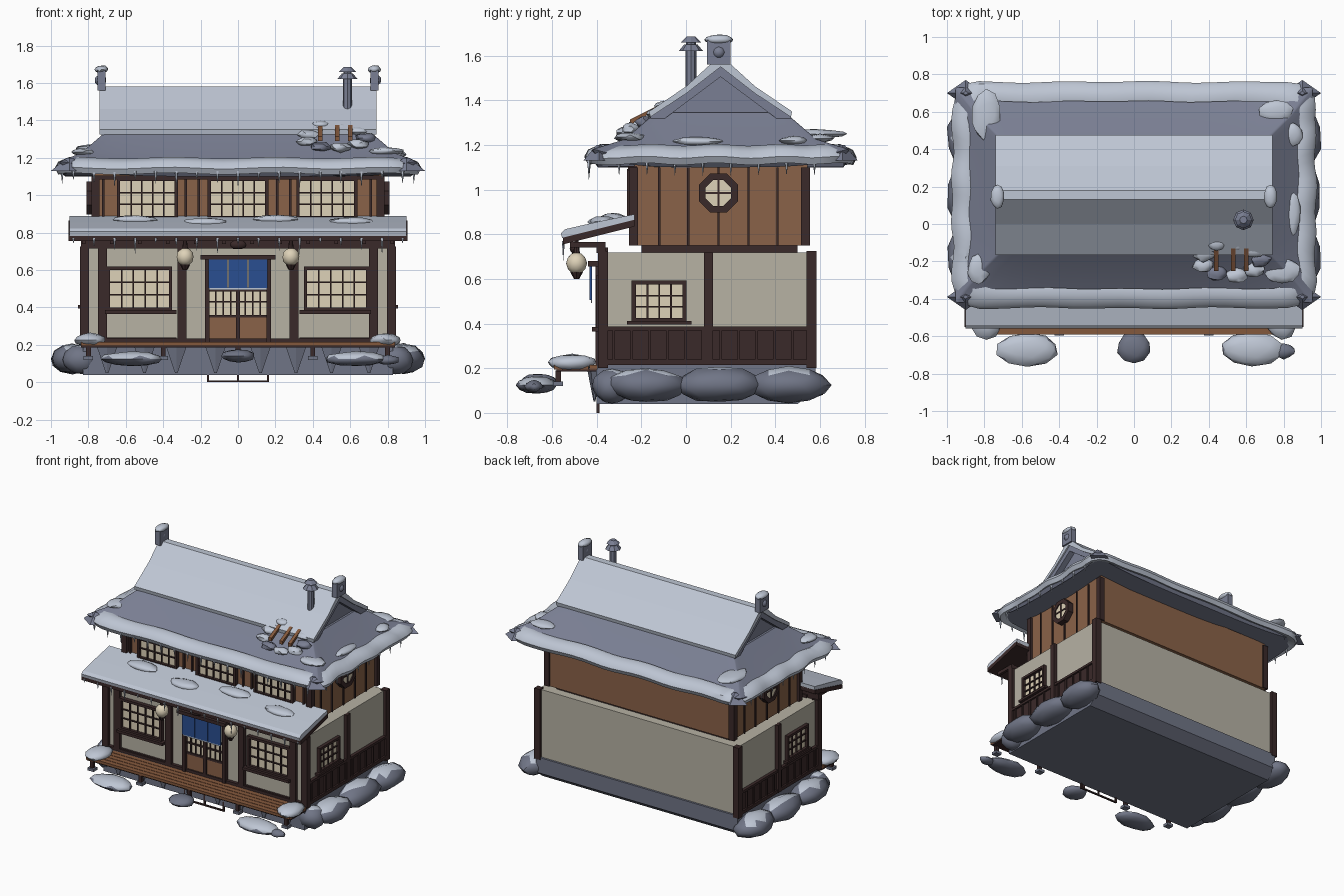
import bpy, bmesh, math, random
from mathutils import Vector

if "Cube" in bpy.data.objects:
    bpy.data.objects.remove(bpy.data.objects["Cube"])
random.seed(4)


def material(name, r, g, b):
    m = bpy.data.materials.new(name)
    lin = [(c / 255 / 12.92) if c < 10 else ((c / 255 + 0.055) / 1.055) ** 2.4 for c in (r, g, b)]
    m.diffuse_color = (*lin, 1)
    m.use_nodes = True
    m.node_tree.nodes["Principled BSDF"].inputs["Base Color"].default_value = m.diffuse_color
    return m


SNOW = material("snow", 190, 198, 212)
SLATE = material("slate", 122, 127, 147)
STONE = material("stone", 112, 117, 134)
PLASTER = material("plaster", 183, 178, 164)
WOOD = material("brown_wood", 138, 98, 72)
DECK = material("deck_wood", 132, 88, 60)
DARK = material("dark_wood", 58, 41, 41)
BLUE = material("blue_cloth", 42, 78, 145)
PAPER = material("window_paper", 222, 210, 184)


def finish(name, bm, mats, smooth=None):
    bmesh.ops.recalc_face_normals(bm, faces=bm.faces[:])
    me = bpy.data.meshes.new(name)
    bm.to_mesh(me)
    bm.free()
    ob = bpy.data.objects.new(name, me)
    bpy.context.collection.objects.link(ob)
    for m in mats if isinstance(mats, (list, tuple)) else [mats]:
        me.materials.append(m)
    if smooth:
        bpy.ops.object.select_all(action='DESELECT')
        ob.select_set(True)
        bpy.context.view_layer.objects.active = ob
        bpy.ops.object.shade_smooth_by_angle(angle=math.radians(smooth))
    return ob


def boxes(name, mat, *items):
    """Each item is (x0, x1, y0, y1, z0, z1)."""
    bm = bmesh.new()
    for x0, x1, y0, y1, z0, z1 in items:
        g = bmesh.ops.create_cube(bm, size=1)
        for v in g['verts']:
            v.co = ((x0 + x1) / 2 + v.co.x * (x1 - x0), (y0 + y1) / 2 + v.co.y * (y1 - y0),
                    (z0 + z1) / 2 + v.co.z * (z1 - z0))
    return finish(name, bm, mat)


def prism(name, mat, pts, x0, x1):
    """Extrude a (y, z) outline along x."""
    bm = bmesh.new()
    f = bm.faces.new([bm.verts.new((x0, y, z)) for y, z in pts])
    g = bmesh.ops.extrude_face_region(bm, geom=[f])
    for v in g['geom']:
        if isinstance(v, bmesh.types.BMVert):
            v.co.x = x1
    return finish(name, bm, mat)


def blob(name, mats, c, s, jitter=0.08, snow_from=None):
    bm = bmesh.new()
    bmesh.ops.create_icosphere(bm, subdivisions=2, radius=1)
    for v in bm.verts:
        k = 1 + random.uniform(-jitter, jitter)
        v.co = Vector(c) + Vector((v.co.x * s[0], v.co.y * s[1], v.co.z * s[2])) * k
    bm.normal_update()
    if snow_from is not None:
        for f in bm.faces:
            f.material_index = int(f.normal.z > snow_from)
    return finish(name, bm, mats, 50)


def cone(name, mat, c, r0, r1, h, seg=8, sy=1, smooth=None):
    bm = bmesh.new()
    bmesh.ops.create_cone(bm, cap_ends=True, segments=seg, radius1=r0, radius2=r1, depth=h)
    for v in bm.verts:
        v.co = (c[0] + v.co.x, c[1] + v.co.y * sy, c[2] + h / 2 + v.co.z)
    return finish(name, bm, mat, smooth)


CY = 0.155


def ring(a, b, r, z, wave=0, lift=0, n=20):
    """Rounded rectangle of half sizes a, b around the roof centre."""
    out = []
    corners = [(a, b, 0), (-a, b, 90), (-a, -b, 180), (a, -b, 270)]
    for sx, sy, a0 in corners:
        cx, cy = sx - math.copysign(r, sx), sy - math.copysign(r, sy)
        for k in range(5):
            t = math.radians(a0 + 22.5 * k)
            out.append(Vector((cx + r * math.cos(t), cy + r * math.sin(t), z + lift)))
        p = out[-1].copy()
        q = {0: (-a, b), 90: (-a, -b), 180: (a, -b), 270: (a, b)}[a0]
        q = Vector((q[0] + (r if a0 == 0 else -r if a0 == 180 else 0),
                    q[1] + (r if a0 == 90 else -r if a0 == 270 else 0), z + lift))
        for k in range(1, n):
            u = k / n
            w = p.lerp(q, u)
            w.z = z + lift * abs(2 * u - 1) ** 4
            out.append(w)
    for i, v in enumerate(out):
        w = 1 + wave * (math.sin(i * 1.1) + 0.6 * math.sin(i * 0.53))
        v.x, v.y = v.x * w, CY + v.y * w
        v.z += wave * 0.8 * math.sin(i * 0.9)
    return out


def loft(name, mat, rings, cap=False, loop=False, smooth=40):
    bm = bmesh.new()
    vs = [[bm.verts.new(p) for p in r] for r in rings]
    n = len(vs[0])
    for a, b in list(zip(vs, vs[1:])) + ([(vs[-1], vs[0])] if loop else []):
        for i in range(n):
            bm.faces.new((a[i], a[(i + 1) % n], b[(i + 1) % n], b[i]))
    if cap:
        bm.faces.new(vs[0])
        bm.faces.new(vs[-1])
    return finish(name, bm, mat, smooth)


def window(name, u0, u1, z0, z1, put, cols, rows, t=0.018):
    """Paper pane, frame and lattice; put maps (u0, u1, depth) to x/y extents."""
    boxes(name + "_paper", PAPER, (*put(u0, u1, 0.008), z0, z1))
    bars = [(*put(u0 - t, u1 + t, 0.03), z, z + t) for z in (z0 - t, z1)]
    bars += [(*put(u, u + t, 0.03), z0 - t, z1 + t) for u in (u0 - t, u1)]
    for i in range(1, cols):
        u = u0 + (u1 - u0) * i / cols
        bars.append((*put(u - .004, u + .004, 0.018), z0, z1))
    for j in range(1, rows):
        z = z0 + (z1 - z0) * j / rows
        bars.append((*put(u0, u1, 0.018), z - .004, z + .004))
    boxes(name + "_lattice", DARK, *bars)


def front(y):
    return lambda u0, u1, d: (u0, u1, y - d, y)


def side(s, x):
    return lambda u0, u1, d: (*sorted((s * x, s * (x + d))), u0, u1)


# Foundation and storeys
prism("foundation", STONE, [(-.40, .04), (.50, .04), (.58, .10), (.58, .215), (-.40, .215)], -.83, .83)
boxes("ground_walls", PLASTER, (-.82, .82, -.37, .565, .21, .718))
boxes("upper_walls", WOOD, (-.765, .765, -.23, .545, .75, 1.12))
boxes("upper_wall_core", DARK, (-.72, .72, -.2, .5, .7, .76))

# Posts and beams
boxes("front_posts", DARK, *[(s * x - .024, s * x + .024, -.395, -.35, .21, .74) for s in (-1, 1) for x in (.725, .30)])
boxes("corner_posts", DARK, *[(s * .82 - .024, s * .82 + .024, y, y + .045, .20, .725) for s in (-1, 1) for y in (-.395, .54)])
boxes("upper_corner_posts", DARK, *[(s * .762 - .022, s * .762 + .022, y, y + .04, .75, 1.1) for s in (-1, 1) for y in (-.255, .515)])
boxes("front_beams", DARK, (-.84, .84, -.40, -.36, .715, .76), (-.84, .84, -.395, -.36, .205, .235))
for s in (-1, 1):
    p = side(s, .815)
    boxes("side_wainscot", DARK, (*p(-.37, .56, .015), .225, .38), (*p(-.37, .56, .028), .37, .388),
          (*p(-.37, .56, .028), .215, .24), (*p(.08, .12, .03), .215, .718),
          *[(*p(-.33 + i * .08, -.318 + i * .08, .024), .23, .375) for i in range(11)])
    window("side_window", -.225, -.015, .425, .575, p, 4, 3)
    boxes("side_sill", DARK, (*p(-.265, .025, .04), .395, .412))
    p = side(s, .76)
    boxes("side_battens", DARK, *[(*p(y - .005, y + .005, .014), .75, 1.1) for y in (-.12, .01, .145, .28, .41)])
    # Octagonal window
    x = s * .78
    for nm, m, r, h in (("octagon_pane", PAPER, .075, .045), ("octagon_frame", DARK, .09, .06)):
        bm = bmesh.new()
        if nm == "octagon_pane":
            bmesh.ops.create_cone(bm, cap_ends=True, segments=8, radius1=r, radius2=r, depth=h)
            co = [(v, v.co.copy()) for v in bm.verts]
            for v, c in co:
                t = math.radians(22.5)
                v.co = (x + c.z, .145 + c.x * math.cos(t) - c.y * math.sin(t), .985 + c.x * math.sin(t) + c.y * math.cos(t))
            finish(nm, bm, m)
        else:
            bm.free()
            prof = [(.062, -.03), (.095, -.03), (.095, .03), (.062, .03)]
            loft(nm, m, [[Vector((x + d, .145 + q * math.cos(math.radians(22.5 + 45 * i)),
                                  .985 + q * math.sin(math.radians(22.5 + 45 * i)))) for i in range(8)] for q, d in prof], loop=True, smooth=None)
    boxes("octagon_cross", DARK, (x - .028, x + .028, .14, .15, .92, 1.05), (x - .028, x + .028, .08, .21, .98, .99))
    window("front_window", *sorted((s * .37, s * .685)), .40, .60, front(-.37), 5, 3)
    boxes("front_sill", DARK, (*sorted((s * .33, s * .71)), -.42, -.37, .365, .385))
    boxes("front_panel_rail", DARK, (*sorted((s * .33, s * .72)), -.385, -.36, .225, .238))

# Upper front windows and battens
for x in (-.485, 0, .475):
    window("upper_window", x - .145, x + .145, .89, 1.075, front(-.235), 5, 3)
boxes("upper_battens", DARK, *[(x - .006, x + .006, -.245, -.22, .80, 1.1) for x in (-.72, -.28, -.21, .21, .28, .71)],
      (-.77, .77, -.26, -.22, 1.085, 1.105))

# Entrance door
boxes("door_frame", DARK, *[(x - .012, x + .012, -.405, -.37, .21, .66) for x in (-.165, .165)], (-.20, .20, -.44, -.37, .655, .68))
boxes("door_paper", PAPER, (-.16, .16, -.378, -.36, .35, .655))
boxes("door_panels", WOOD, (-.16, .16, -.384, -.36, .23, .35))
boxes("door_lattice", DARK, (-.16, .16, -.39, -.37, .345, .36), (-.16, .16, -.39, -.37, .425, .435), (-.16, .16, -.39, -.37, .485, .5),
      (-.012, .012, -.395, -.37, .22, .655), *[(x - .004, x + .004, -.387, -.37, .35, .655) for x in (-.12, -.08, -.04, .04, .08, .12)])
boxes("door_curtain", BLUE, *[(x - .051, x + .051, -.432, -.422, .505, .66) for x in (-.108, 0, .108)])
boxes("curtain_hem", SNOW, (-.155, .155, -.425, -.42, .493, .507))
boxes("step_frame", DARK, *[(x - .006, x + .006, -.40, -.388, 0, .2) for x in (-.16, 0, .16)], (-.166, .166, -.40, -.388, 0, .01))
blob("entrance_ornament", DARK, (0, -.5, .735), (.045, .02, .025))

# Deck
boxes("deck_boards", DECK, *[(-.84, .84, -.592 + i * .04, -.556 + i * .04, .195, .215) for i in range(5)])
boxes("deck_supports", DARK, (-.84, .84, -.58, -.40, .185, .196),
      *[(x - .013, x + .013, -.585, -.56, .135, .19) for x in (-.8, -.4, 0, .4, .8)])
boxes("deck_feet", STONE, *[(x - .025, x + .025, -.595, -.55, .12, .14) for x in (-.8, -.4, .4, .8)])

# Porch roof with its snow
prism("porch_roof", DARK, [(-.55, .755), (-.55, .785), (-.23, .865), (-.23, .835)], -.905, .905)
boxes("porch_rafters", DARK, *[(x - .01, x + .01, -.52, -.36, .74, .765) for x in [i * .15 - .825 for i in range(12)]])
ob = prism("porch_snow", SNOW, [(-.555, .783), (-.56, .805), (-.54, .823), (-.4, .855), (-.23, .89), (-.23, .86)], -.90, .90)
for x, y in ((-.55, -.33), (-.17, -.38), (.2, -.32), (.6, -.37)):
    blob("porch_snow_patch", SNOW, (x, y, .85 + (y + .4) * .25), (.12, .06, .025))

# Lanterns
for s in (-1, 1):
    blob("lantern", PAPER, (s * .283, -.49, .67), (.047, .047, .05), 0)
    cone("lantern_base", DARK, (s * .283, -.49, .60), .012, .028, .03)
    cone("lantern_rod", DARK, (s * .283, -.49, .715), .015, .008, .06)

# Hipped roof skirt and eave snow
loft("hip_roof", SLATE, [ring(.925, .55, .01, 1.10, lift=.04), ring(.955, .575, .01, 1.135, lift=.045),
                         ring(.84, .43, .01, 1.225), ring(.70, .29, .01, 1.345)], cap=True, smooth=30)
loft("eave_snow", SNOW, [ring(.90, .535, .10, 1.135, .003), ring(.955, .59, .14, 1.115, .006), ring(.972, .605, .15, 1.145, .006),
                         ring(.955, .59, .14, 1.175, .006), ring(.90, .535, .12, 1.20, .005), ring(.87, .50, .12, 1.195, .006)], loop=True)
for sx in (-1, 1):
    for y in (-.39, .70):
        cone("roof_corner_tile", SLATE, (sx * .90, y, 1.13), .10, .015, .07, 4, .7)
for x, y, a, b, z in ((-.79, .58, .08, .14, 1.25), (.76, .60, .09, .06, 1.23), (.85, .48, .05, .06, 1.22),
                      (-.83, -.24, .06, .08, 1.23), (.79, -.25, .10, .07, 1.235), (.84, .05, .05, .12, 1.215)):
    blob("roof_snow_patch", SNOW, (x, y, z), (a, b, .02))

# Upper gable roof
prism("gable_infill", SLATE, [(-.13, 1.32), (.44, 1.32), (CY, 1.55)], -.685, .685)
prism("gable_snow", SNOW, [(-.16, 1.325), (-.165, 1.35), (.0, 1.462), (.13, 1.58), (.18, 1.58), (.31, 1.462), (.475, 1.35),
                           (.47, 1.325), (.31, 1.43), (CY, 1.55), (.0, 1.43)], -.74, .74)
for s in (-1, 1):
    prism("bargeboard", SLATE, [(-.16, 1.30), (-.16, 1.328), (CY, 1.555), (.47, 1.328), (.47, 1.30), (.43, 1.30), (CY, 1.505), (-.12, 1.30)],
          *sorted((s * .685, s * .73)))
    # Ridge end ornament
    boxes("ridge_end", SLATE, (s * .73 - .022, s * .73 + .022, .095, .20, 1.56, 1.67))
    blob("ridge_end_boss", SLATE, (s * .735, .147, 1.615), (.032, .03, .03), 0)
    blob("ridge_end_snow", SNOW, (s * .73, .147, 1.672), (.036, .065, .022))

# Chimney
for r0, r1, z, h in ((.024, .024, 1.44, .18), (.055, .03, 1.62, .03), (.022, .022, 1.64, .025), (.045, .02, 1.66, .025)):
    cone("chimney", SLATE, (.585, .022, z), r0, r1, h, 8)

# Broken roof patch with planks
for i in range(9):
    t = i * math.tau / 9
    y = -.19 + .085 * math.sin(t)
    blob("patch_rubble", SNOW if i % 3 else SLATE, (.52 + .16 * math.cos(t), y, 1.305 + (y + .19) * .6), (.055, .04, .025), .2)
blob("patch_snow_lump", SNOW, (.44, -.10, 1.375), (.05, .04, .022))
for x in (.44, .53, .60):
    prism("broken_plank", DECK, [(-.25, 1.29), (-.13, 1.36), (-.13, 1.375), (-.25, 1.315)], x - .012, x + .012)

# Icicles
for i in range(17):
    x = -.88 + i * .11
    cone("eave_icicle", SNOW, (x, -.435, 1.13 - (.05 + .02 * (i % 3))), 0, .010, .05 + .02 * (i % 3), 5)
    cone("porch_icicle", SNOW, (x, -.55, .77 - (.03 + .02 * (i % 4))), 0, .008, .03 + .02 * (i % 4), 5)
    if i < 8:
        for s in (-1, 1):
            cone("side_icicle", SNOW, (s * .94, -.3 + i * .125, 1.06), 0, .009, .07, 5)

# Stones around the base, snow heaps on the deck
for s in (-1, 1):
    for y, a in ((-.18, .18), (.15, .20), (.46, .18)):
        blob("side_stone", [STONE, SNOW], (s * .885, y, .125), (.115, a, .08), .07, .88)
    blob("corner_stone", [STONE, SNOW], (s * .84, -.33, .12), (.10, .09, .08), .07, .88)
    blob("front_stone", [STONE, SNOW], (s * .57 - (.0 if s < 0 else -.06), -.67, .125), (.165, .09, .04), .06, .5)
    blob("deck_snow", SNOW, (s * .79, -.51, .225), (.085, .11, .038))
blob("small_stone", STONE, (.80, -.68, .12), (.06, .04, .025), .15)
blob("step_stone", STONE, (0, -.66, .14), (.09, .085, .035), .06)
for x in (-.7, -.5, -.33, -.12, .12, .31, .5, .7):
    cone("wedge_stone", STONE, (x, -.41, .05), .008, .065, .145, 6, .5)
